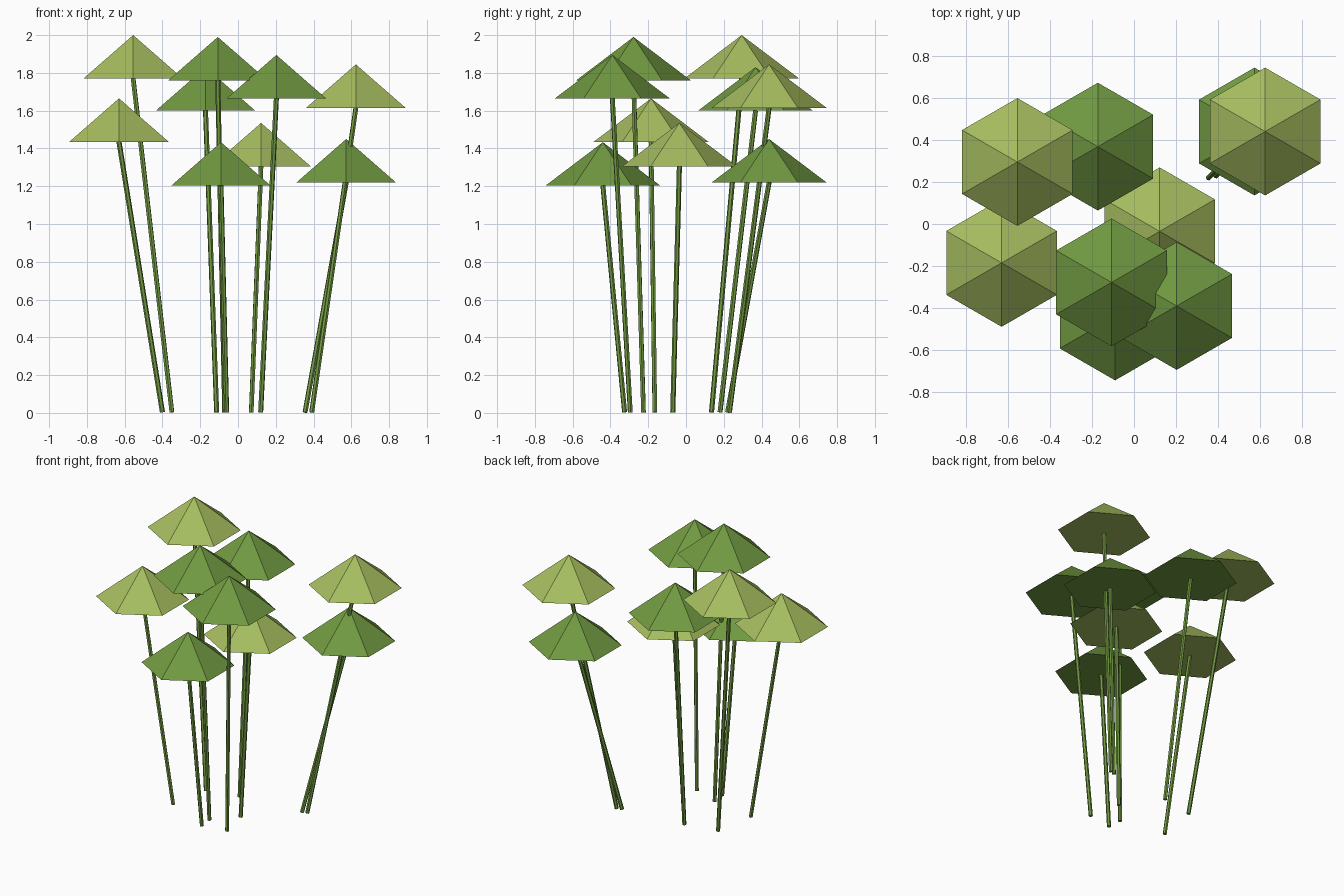
import bpy
from mathutils import Vector

cube = bpy.data.objects.get("Cube")
if cube:
    bpy.data.objects.remove(cube, do_unlink=True)


def make_material(name, rgb):
    mat = bpy.data.materials.new(name)
    mat.use_nodes = True
    mat.diffuse_color = (*rgb, 1)
    mat.node_tree.nodes["Principled BSDF"].inputs["Base Color"].default_value = (*rgb, 1)
    return mat


GREEN = make_material("leaf green", (0.165, 0.32, 0.053))
LIME = make_material("pale lime green", (0.38, 0.507, 0.115))

CAP_RADIUS, CAP_HEIGHT, STEM_RADIUS = 0.304, 0.23, 0.0135


def add_plant(index, foot, top, cap_material):
    foot, top = Vector(foot), Vector(top)
    # Slim stem leaning from its foot to the underside of the cap
    axis = top - foot
    bpy.ops.mesh.primitive_cylinder_add(
        vertices=6, radius=STEM_RADIUS, depth=axis.length,
        location=(foot + top) / 2, rotation=axis.to_track_quat("Z", "Y").to_euler())
    stem = bpy.context.object
    stem.name = f"stem_{index}"
    stem.data.materials.append(GREEN)
    # Upright six-sided cap, closed underneath
    bpy.ops.mesh.primitive_cone_add(
        vertices=6, radius1=CAP_RADIUS, radius2=0, depth=CAP_HEIGHT,
        location=top + Vector((0, 0, CAP_HEIGHT / 2)))
    cap = bpy.context.object
    cap.name = f"cap_{index}"
    cap.data.materials.append(cap_material)


# Foot x, y; cap centre x, y and rim height; cap colour
plants = [
    (-0.35, 0.135, -0.555, 0.295, 1.77, LIME),
    (-0.40, -0.165, -0.63, -0.185, 1.435, LIME),
    (-0.07, -0.225, -0.107, -0.278, 1.76, GREEN),
    (0.12, -0.295, 0.203, -0.39, 1.665, GREEN),
    (-0.113, 0.18, -0.172, 0.368, 1.60, GREEN),
    (0.07, -0.07, 0.122, -0.035, 1.305, LIME),
    (-0.06, -0.325, -0.09, -0.44, 1.203, GREEN),
    (0.39, 0.23, 0.624, 0.44, 1.615, LIME),
    (0.355, 0.22, 0.573, 0.44, 1.22, GREEN),
]
for i, (fx, fy, cx, cy, rim, mat) in enumerate(plants, 1):
    add_plant(i, (fx, fy, 0.003), (cx, cy, rim), mat)
